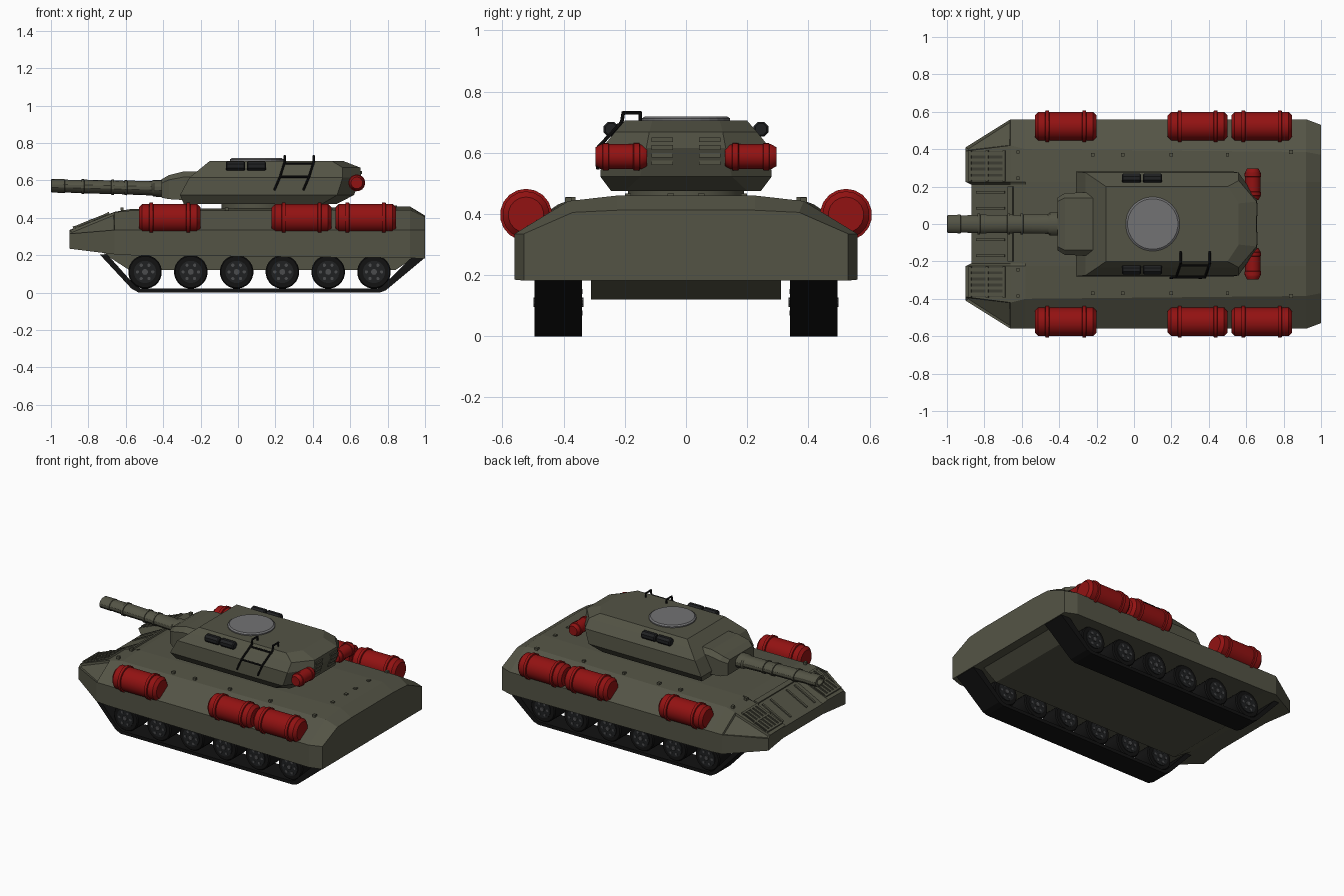
import bpy, bmesh, math
from mathutils import Vector, Matrix

if "Cube" in bpy.data.objects:
    bpy.data.objects.remove(bpy.data.objects["Cube"])


def material(name, rgb):
    m = bpy.data.materials.new(name)
    m.diffuse_color = (*rgb, 1)
    m.use_nodes = True
    m.node_tree.nodes["Principled BSDF"].inputs["Base Color"].default_value = m.diffuse_color
    return m


OLIVE = material("olive armour", (0.088, 0.088, 0.060))
DARK = material("dark olive", (0.045, 0.045, 0.032))
RED = material("drum red", (0.29, 0.006, 0.006))
BLACK = material("track black", (0.006, 0.006, 0.006))
WHEEL = material("wheel grey black", (0.014, 0.015, 0.016))
STEEL = material("bolt grey", (0.07, 0.072, 0.075))
HATCH = material("hatch grey", (0.17, 0.17, 0.175))


def finish(name, bm, mat, smooth=False):
    bmesh.ops.recalc_face_normals(bm, faces=bm.faces[:])
    me = bpy.data.meshes.new(name)
    bm.to_mesh(me)
    bm.free()
    me.materials.append(mat)
    ob = bpy.data.objects.new(name, me)
    bpy.context.collection.objects.link(ob)
    if smooth:
        bpy.ops.object.select_all(action='DESELECT')
        ob.select_set(True)
        bpy.context.view_layer.objects.active = ob
        bpy.ops.object.shade_smooth_by_angle(angle=math.radians(32))
    return ob


def skin(bm, loops, caps=True):
    rings = [[bm.verts.new(p) for p in loop] for loop in loops]
    n = len(rings[0])
    for a, b in zip(rings, rings[1:]):
        for i in range(n):
            j = (i + 1) % n
            bm.faces.new((a[i], a[j], b[j], b[i]))
    if caps:
        bm.faces.new(rings[0])
        bm.faces.new(rings[-1])
    return rings


def prism(bm, profile, y0, y1):
    skin(bm, [[(x, y, z) for x, z in profile] for y in (y0, y1)])


def lathe(bm, profile, axis, loc, n=20, squash=1.0):
    """Revolve (position, radius) pairs round the x, y or z axis."""
    loops = []
    for t, r in profile:
        ring = []
        for k in range(n):
            a = 2 * math.pi * (k + 0.5) / n
            u, v = r * math.cos(a), r * math.sin(a)
            p = {'x': (t, u * squash, v), 'y': (u, t, v), 'z': (u, v, t)}[axis]
            ring.append(Vector(p) + Vector(loc))
        loops.append(ring)
    skin(bm, loops)


def box(bm, loc, size, tilt=0.0):
    mat = Matrix.Translation(loc) @ Matrix.Rotation(tilt, 4, 'Y') @ Matrix.Diagonal((*size, 1))
    bmesh.ops.create_cube(bm, size=1, matrix=mat)


def rod(bm, p, q, r, n=8):
    p, q = Vector(p), Vector(q)
    rot = (q - p).to_track_quat('Z', 'Y').to_matrix().to_4x4()
    bmesh.ops.create_cone(bm, cap_ends=True, segments=n, radius1=r, radius2=r,
                          depth=(q - p).length + r, matrix=Matrix.Translation((p + q) / 2) @ rot)


# Hull: x, centre x, half width, bottom, side top, shoulder y, shoulder z, pod z, centre z
stations = [
    (-.90, -.87, .41, .235, .315, .39, .332, .335, .305),
    (-.66, -.66, .56, .205, .335, .42, .430, .432, .412),
    (-.58, -.58, .56, .200, .335, .40, .438, .446, .446),
    (.92, .92, .56, .185, .335, .385, .442, .460, .460),
    (1.0, 1.0, .53, .182, .335, .37, .405, .412, .412)]
bm = bmesh.new()
loops = []
for x, xc, hw, zb, zs, tw, zt, zp, zc in stations:
    half = [(xc, .21, zb), (x, hw, zb), (x, hw, zs), (x, tw, zt), (x, .225, zp), (xc, .21, zc)]
    loops.append(half + [(px, -py, pz) for px, py, pz in reversed(half)])
for r in (lambda g: (g[0], g[-1]))(skin(bm, loops, caps=False)):
    bm.faces.new(r[:6])
    bm.faces.new(r[6:])
    bm.faces.new((r[0], r[5], r[6], r[11]))
bmesh.ops.recalc_face_normals(bm, faces=bm.faces[:])
cheeks = [f for f in bm.faces if f.calc_center_median().x < -.65
          and abs(f.normal.y) > .25 and f.normal.z > .2 and abs(f.calc_center_median().y) > .35]
bmesh.ops.inset_individual(bm, faces=cheeks, thickness=.014, depth=-.01)
finish("hull", bm, OLIVE)

# Belly between the tracks
bm = bmesh.new()
prism(bm, [(-.72, .21), (-.58, .12), (.84, .12), (.96, .20)], -.31, .31)
finish("belly", bm, OLIVE)

# Front louvres on both pods
slope = -math.atan2(.097, .24)
backs, slats = bmesh.new(), bmesh.new()
for s in (-1, 1):
    box(backs, (-.785, s * .31, .382), (.19, .155, .006), slope)
    for k in range(5):
        box(slats, (-.785, s * (.245 + .0325 * k), .386), (.19, .018, .010), slope)
    for dx in (-.09, 0, .09):
        box(slats, (-.785 + dx, s * .31, .386 + dx * .404), (.014, .165, .013), slope)
finish("louvre_backing", backs, DARK)
finish("louvre_slats", slats, OLIVE)

# Glacis ribs, deck bolts and hooks
bm = bmesh.new()
for y in (-.17, -.085, .085, .17):
    box(bm, (-.765, y, .360), (.17, .014, .012), -math.atan2(.107, .21))
box(bm, (-.66, 0, .415), (.03, .40, .014), slope)
for s in (-1, 1):
    for y in (.05, .19, .385):
        box(bm, (.84, s * y, .459 if y < .3 else .446), (.02, .02, .016))
    for x, y in ((-.62, .245), (-.62, .385), (-.22, .37), (-.06, .37), (.2, .37), (.5, .37)):
        box(bm, (x, s * y, .447), (.018, .018, .018))
finish("deck_fittings", bm, OLIVE)

# Tracks
outer = [(-.74, .205), (-.57, .022), (-.53, 0), (.755, 0), (.79, .012), (1.0, .187), (.965, .20)]
inner = [(.93, .19), (.77, .034), (.745, .022), (-.52, .022), (-.55, .038), (-.70, .205)]
for s, side in ((-1, "right"), (1, "left")):
    bm = bmesh.new()
    prism(bm, outer + inner, s * .34, s * .495)
    finish(side + "_track", bm, BLACK)

# Road wheels, six each side
tyres, rims, bolts = bmesh.new(), bmesh.new(), bmesh.new()
for i in range(6):
    x = -.497 + .2448 * i
    for s in (-1, 1):
        c = (x, s * .417, .111)
        lathe(tyres, [(-.068, .062), (-.068, .084), (-.06, .09), (.06, .09), (.068, .084), (.068, .062)],
              'y', c, 24)
        lathe(rims, [(-.074, .02), (-.074, .06), (.074, .06), (.074, .02)], 'y', c, 20)
        lathe(bolts, [(-.082, .016), (.082, .016)], 'y', c, 10)
        for k in range(6):
            a = math.pi * k / 3
            lathe(bolts, [(-.078, .009), (.078, .009)], 'y',
                  (x + .041 * math.cos(a), c[1], c[2] + .041 * math.sin(a)), 8)
finish("wheel_tyres", tyres, BLACK, True)
finish("wheel_rims", rims, WHEEL, True)
finish("wheel_bolts", bolts, STEEL)


# Fuel drums
def drum(bm, start, length, r, axis, loc):
    prof = [(0, r * .72), (.018, r * .95)]
    for f in (.2, .8):
        t = f * length
        prof += [(t - .011, r * .95), (t - .009, r * 1.05), (t + .009, r * 1.05), (t + .011, r * .95)]
    prof += [(length - .018, r * .95), (length, r * .72)]
    lathe(bm, [(start + t, q) for t, q in prof], axis, loc, 18)


for s, side in ((-1, "right"), (1, "left")):
    bm = bmesh.new()
    for start, length in ((-.53, .33), (.18, .32), (.52, .325)):
        drum(bm, start, length, .081, 'x', (0, s * .523, .397))
    finish(side + "_fuel_drums", bm, RED, True)
    bm = bmesh.new()
    drum(bm, .128 if s > 0 else -.296, .168, .043, 'y', (.635, 0, .587))
    finish(side + "_rear_drum", bm, RED, True)

# Turret: height, front x, half width, corner x, rear x, rear half width
levels = [(.475, -.29, .245, .45, .53, .20), (.522, -.31, .28, .53, .62, .15),
          (.615, -.26, .275, .56, .658, .13), (.668, -.195, .232, .56, .655, .12),
          (.705, -.15, .20, .50, .56, .11)]
bm = bmesh.new()
skin(bm, [[(xf, -hw, z), (xc, -hw, z), (xr, -hr, z), (xr, hr, z), (xc, hw, z), (xf, hw, z)]
          for z, xf, hw, xc, xr, hr in levels])
finish("turret", bm, OLIVE)
bm = bmesh.new()
lathe(bm, [(.44, .19), (.48, .19)], 'z', (.1, 0, 0), 32)
finish("turret_ring", bm, OLIVE, True)

# Rear turret vents
bm = bmesh.new()
for z in (.567, .592, .617, .642):
    x = min(.656, .62 + .038 * (z - .522) / .093)
    for s in (-1, 1):
        box(bm, (x, s * .077, z), (.014, .07, .015))
finish("turret_vents", bm, OLIVE)

# Mantlet
bm = bmesh.new()
skin(bm, [[(x, -w, z0), (x, w, z0), (x, w, z1 - c), (x, w - c, z1), (x, c - w, z1), (x, -w, z1 - c)]
          for x, w, z0, z1, c in ((-.41, .14, .508, .605, .02), (-.37, .165, .50, .628, .025),
                                  (-.29, .168, .495, .648, .03), (-.15, .168, .495, .65, .03))])
finish("mantlet", bm, OLIVE)

# Gun barrel, slightly raised at the muzzle
bm = bmesh.new()
prof = [(-.39, .046), (-.45, .045), (-.46, .039)]
for t in (-.60, -.67, -.83):
    prof += [(t + .008, .037), (t + .007, .041), (t - .007, .041), (t - .008, .036)]
prof += [(-.925, .034), (-.927, .037), (-.998, .036), (-1.0, .022), (-.95, .022)]
lathe(bm, prof, 'x', (0, 0, 0), 14, 1.38)
for v in bm.verts:
    v.co.z += .557 - .024 * (v.co.x + .4)
finish("barrel", bm, OLIVE, True)

# Roof hatch
bm = bmesh.new()
lathe(bm, [(.70, .145), (.712, .145), (.719, .135)], 'z', (.1, 0, 0), 28)
finish("roof_hatch", bm, HATCH)

# Smoke tubes on the turret flanks
bm = bmesh.new()
for s in (-1, 1):
    for x in (-.065, .047):
        lathe(bm, [(x, .02), (x + .006, .026), (x + .097, .026), (x + .103, .02)],
              'x', (0, s * .245, .677), 8)
finish("smoke_tubes", bm, WHEEL)

# Climbing ladder over the right flank
bm = bmesh.new()
for x in (.25, .405):
    pts = [(x, -.15, .70), (x, -.15, .731), (x, -.205, .731), (x, -.21, .70),
           (x - .025, -.285, .62), (x - .055, -.288, .55)]
    for p, q in zip(pts, pts[1:]):
        rod(bm, p, q, .006)
for dx, y, z in ((0, -.222, .69), (-.025, -.285, .62)):
    rod(bm, (.25 + dx, y, z), (.405 + dx, y, z), .006)
finish("ladder", bm, BLACK)
